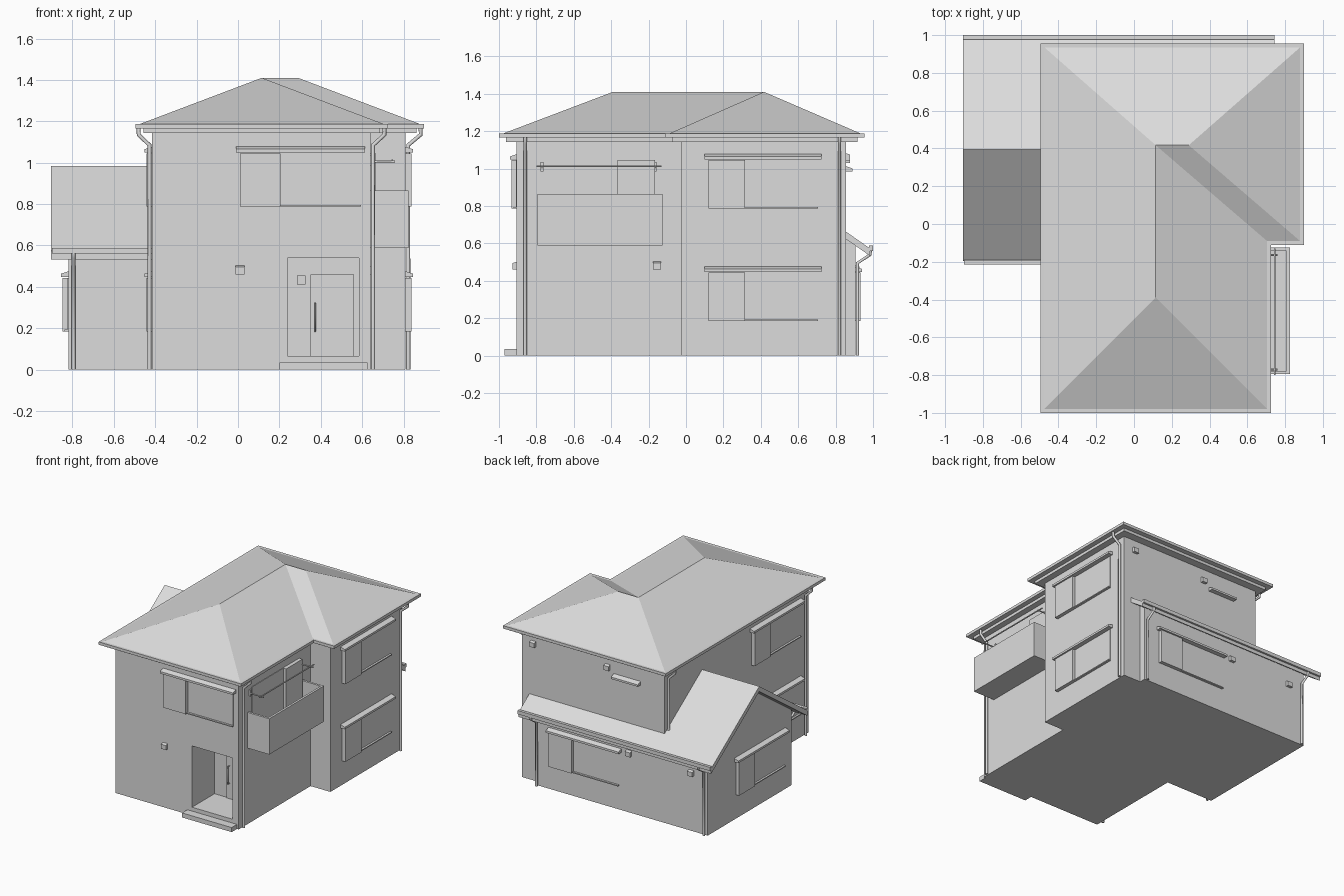
import bpy, bmesh
from mathutils import Vector

if "Cube" in bpy.data.objects:
    bpy.data.objects.remove(bpy.data.objects["Cube"])

mat = bpy.data.materials.new("plain_light_grey")
mat.diffuse_color = (0.72, 0.72, 0.72, 1)
mat.use_nodes = True
mat.node_tree.nodes["Principled BSDF"].inputs["Base Color"].default_value = mat.diffuse_color


def finish(name, bm):
    bmesh.ops.recalc_face_normals(bm, faces=bm.faces)
    me = bpy.data.meshes.new(name)
    bm.to_mesh(me)
    bm.free()
    ob = bpy.data.objects.new(name, me)
    me.materials.append(mat)
    bpy.context.collection.objects.link(ob)
    return ob


def prism(name, pts, vec):
    """Closed outline of 3D points extruded along vec."""
    bm = bmesh.new()
    face = bm.faces.new([bm.verts.new(p) for p in pts])
    ext = bmesh.ops.extrude_face_region(bm, geom=[face])
    verts = [v for v in ext["geom"] if isinstance(v, bmesh.types.BMVert)]
    bmesh.ops.translate(bm, verts=verts, vec=vec)
    return finish(name, bm)


def box(name, x0, x1, y0, y1, z0, z1):
    return prism(name, [(x0, y0, z0), (x1, y0, z0), (x1, y1, z0), (x0, y1, z0)], (0, 0, z1 - z0))


def side_profile(name, yz, x0, x1):
    return prism(name, [(x0, y, z) for y, z in yz], (x1 - x0, 0, 0))


def pipe(name, pts, r=0.01):
    cu = bpy.data.curves.new(name, "CURVE")
    cu.dimensions = "3D"
    cu.bevel_depth, cu.bevel_resolution, cu.use_fill_caps = r, 1, True
    sp = cu.splines.new("POLY")
    sp.points.add(len(pts) - 1)
    for q, p in zip(sp.points, pts):
        q.co = (*p, 1)
    ob = bpy.data.objects.new(name, cu)
    cu.materials.append(mat)
    bpy.context.collection.objects.link(ob)


# Wall frames: direction to the right as seen from outside, and outward normal
SIDES = {"front": ((1, 0, 0), (0, -1, 0)), "right": ((0, 1, 0), (1, 0, 0)),
         "back": ((-1, 0, 0), (0, 1, 0)), "left": ((0, -1, 0), (-1, 0, 0))}


def wall_profile(name, side, wall, a0, a1, nz):
    """Profile in (outward, height) swept along the wall from a0 to a1."""
    u, n = (Vector(v) for v in SIDES[side])
    base = n * (wall * (n.x + n.y))
    pts = [base + u * a0 + n * d + Vector((0, 0, z)) for d, z in nz]
    return prism(name, pts, u * (a1 - a0))


def plate(name, side, wall, a0, a1, z0, z1, d):
    return wall_profile(name, side, wall, a0, a1, [(-0.005, z0), (d, z0), (d, z1), (-0.005, z1)])


def window(name, side, wall, a, z, hood=True):
    plate(name + "_shutter_box", side, wall, a + 0.02, a + 0.215, z, z + 0.258, 0.028)
    plate(name + "_sill", side, wall, a + 0.215, a + 0.605, z, z + 0.008, 0.018)
    plate(name + "_pane", side, wall, a + 0.215, a + 0.605, z, z + 0.258, 0.003)
    if hood:
        wall_profile(name + "_hood", side, wall, a, a + 0.625,
                     [(0, z + 0.262), (0.036, z + 0.262), (0.036, z + 0.278), (0, z + 0.29)])


def vent(name, side, wall, a, z):
    wall_profile(name, side, wall, a - 0.021, a + 0.021,
                 [(0, z - 0.02), (0.022, z - 0.02), (0.022, z + 0.015), (0, z + 0.022)])


# Main two-storey body, L-shaped, with a porch recess cut out
body = prism("main_walls", [(-0.415, -0.905, 0), (0.64, -0.905, 0), (0.64, -0.025, 0), (0.81, -0.025, 0),
                            (0.81, 0.855, 0), (-0.415, 0.855, 0)], (0, 0, 1.15))
cutter = box("porch_cutter", 0.24, 0.585, -1.05, -0.63, 0.065, 0.54)
cutter.hide_render = True
cutter.hide_viewport = True
cut = body.modifiers.new("porch", "BOOLEAN")
cut.operation, cut.object, cut.solver = "DIFFERENCE", cutter, "EXACT"

# Porch: step, door, handle, letter plate
box("porch_step", 0.2, 0.625, -0.97, -0.9, 0, 0.035)
box("front_door", 0.35, 0.56, -0.638, -0.625, 0.065, 0.46)
pipe("door_handle", [(0.373, -0.635, 0.185), (0.373, -0.655, 0.185),
                     (0.373, -0.655, 0.32), (0.373, -0.635, 0.32)], 0.004)
box("porch_panel", 0.285, 0.327, -0.645, -0.625, 0.41, 0.455)


# Main roof: fascia, gutter band and hipped top
def eaves(o, z):
    return [(-0.495 + o, -1 + o, z), (0.725 - o, -1 + o, z), (0.725 - o, -0.11 + o, z),
            (0.9 - o, -0.11 + o, z), (0.9 - o, 0.955 - o, z), (-0.495 + o, 0.955 - o, z)]


prism("roof_fascia", eaves(0.038, 1.143), (0, 0, 0.03))
prism("roof_gutter", eaves(0, 1.165), (0, 0, 0.022))
bm = bmesh.new()
v = [bm.verts.new(p) for p in eaves(0.016, 1.185)]
v += [bm.verts.new(p) for p in ((0.115, -0.39, 1.41), (0.115, 0.417, 1.41), (0.29, 0.417, 1.41))]
for f in ((0, 1, 6), (1, 2, 7, 6), (2, 3, 8, 7), (3, 4, 8), (4, 5, 7, 8), (5, 0, 6, 7), (0, 5, 4, 3, 2, 1)):
    bm.faces.new([v[i] for i in f])
finish("main_roof", bm)


# Single-storey annex wrapping the left and back
def slope(y, d=0.0):
    return 0.985 - 0.7 * abs(y - 0.395) - d


side_profile("annex_walls", [(-0.12, 0), (0.905, 0), (0.905, slope(0.905, 0.02)), (0.395, slope(0.395, 0.02)),
                             (-0.12, slope(-0.12, 0.02))], -0.82, -0.41)
side_profile("annex_back_wall", [(0.85, 0), (0.905, 0), (0.905, slope(0.905, 0.02)),
                                 (0.85, slope(0.85, 0.02))], -0.41, 0.66)
T = 0.04
side_profile("annex_roof", [(-0.195, slope(-0.195)), (0.395, slope(0.395)), (0.985, slope(0.985)),
                            (0.985, slope(0.985, T)), (0.395, slope(0.395, T)), (-0.195, slope(-0.195, T))],
             -0.905, -0.41)
side_profile("annex_back_roof", [(0.85, slope(0.85)), (0.985, slope(0.985)), (0.985, slope(0.985, T)),
                                 (0.85, slope(0.85, T))], -0.41, 0.745)
box("annex_front_gutter", -0.9, -0.415, -0.215, -0.19, 0.56, 0.588)
box("annex_back_gutter", -0.905, 0.745, 0.978, 1.0, 0.56, 0.588)

# Windows with shutter boxes, sills and hoods
window("front_window", "front", -0.905, -0.01, 0.787)
for level, z in (("lower", 0.185), ("upper", 0.787)):
    window(level + "_right_window", "right", 0.81, 0.1, z)
    window(level + "_left_window", "left", -0.415, 0.19, z)
window("annex_left_window", "left", -0.82, -0.58, 0.185)
window("annex_back_window", "back", 0.905, -0.545, 0.185)
wall_profile("small_back_hood", "back", 0.855, -0.02, 0.21, [(0, 0.985), (0.036, 0.985), (0.036, 1.0), (0, 1.013)])

# Wall vents
for i, (side, wall, a, z) in enumerate((("front", -0.905, 0.01, 0.48), ("right", 0.64, -0.155, 0.48),
                                        ("back", 0.855, -0.71, 1.06), ("back", 0.855, -0.073, 1.05),
                                        ("back", 0.905, 0.147, 0.46), ("back", 0.905, 0.68, 0.45))):
    vent(f"vent_{i}", side, wall, a, z)

# Balcony: floor, three parapets, window and drying pole
box("balcony_floor", 0.635, 0.825, -0.795, -0.125, 0.588, 0.64)
box("balcony_outer_wall", 0.808, 0.825, -0.795, -0.125, 0.588, 0.865)
for y in (-0.795, -0.142):
    box("balcony_end_wall", 0.635, 0.825, y, y + 0.017, 0.588, 0.865)
plate("balcony_shutter_box", "right", 0.64, -0.365, -0.165, 0.64, 1.045, 0.028)
plate("balcony_window_pane", "right", 0.64, -0.75, -0.365, 0.64, 1.045, 0.004)
pipe("drying_pole", [(0.745, -0.8, 1.012), (0.745, -0.13, 1.012)], 0.005)
for y in (-0.77, -0.165):
    pipe("pole_arm", [(0.635, y, 1.005), (0.76, y, 1.005)], 0.005)
    box("pole_bracket", 0.635, 0.65, y - 0.007, y + 0.007, 0.985, 1.035)

# Downpipes with bent necks from gutter to wall
for i, (gx, wx, y, end) in enumerate(((0.708, 0.653, -0.86, 0), (0.883, 0.823, 0.82, 0),
                                      (-0.48, -0.428, -0.855, 0), (-0.48, -0.428, 0.82, 0.68))):
    pipe(f"main_downpipe_{i}", [(gx, y, 1.17), (gx, y, 1.135), (wx, y, 1.085), (wx, y, end)])
for i, (x, gy, wy) in enumerate(((-0.795, -0.202, -0.132), (-0.795, 0.985, 0.917), (0.64, 0.985, 0.917))):
    pipe(f"annex_downpipe_{i}", [(x, gy, 0.57), (x, gy, 0.54), (x, wy, 0.495), (x, wy, 0)])
